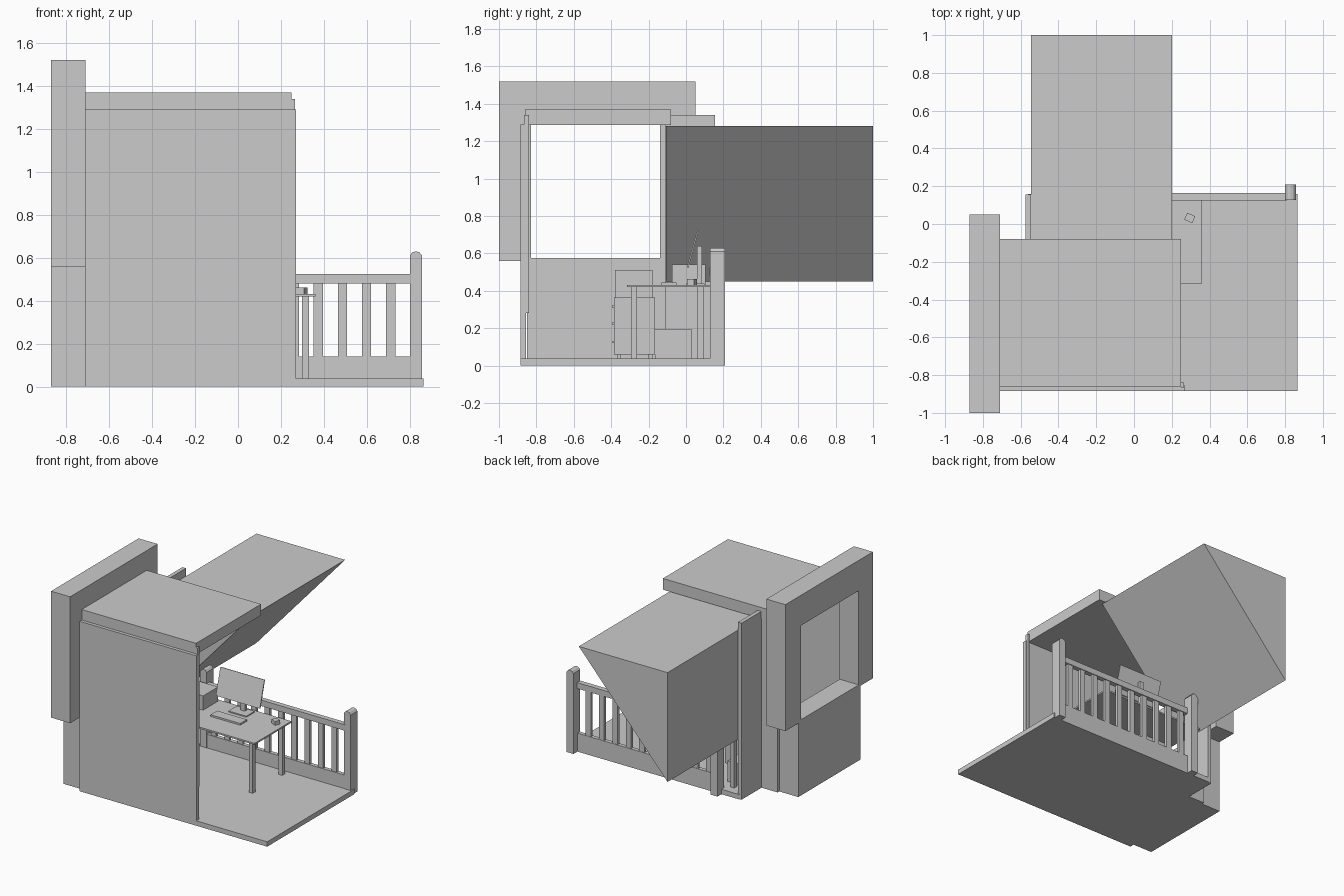
import bpy
import bmesh
from mathutils import Matrix, Vector

old = bpy.data.objects.get("Cube")
if old:
    bpy.data.objects.remove(old)

grey = bpy.data.materials.new("plain_grey")
grey.use_nodes = True
COLOUR = (0.6, 0.6, 0.6, 1)
grey.diffuse_color = COLOUR
grey.node_tree.nodes["Principled BSDF"].inputs["Base Color"].default_value = COLOUR


def finish(name, bm):
    bmesh.ops.recalc_face_normals(bm, faces=bm.faces)
    mesh = bpy.data.meshes.new(name)
    bm.to_mesh(mesh)
    bm.free()
    mesh.materials.append(grey)
    obj = bpy.data.objects.new(name, mesh)
    bpy.context.scene.collection.objects.link(obj)
    return obj


def box(name, x, y, z, turn=None):
    """Box from (min, max) ranges, optionally turned about its centre."""
    bm = bmesh.new()
    bmesh.ops.create_cube(bm, size=1)
    spans = (x, y, z)
    bmesh.ops.scale(bm, vec=Vector([b - a for a, b in spans]), verts=bm.verts)
    if turn:
        bmesh.ops.rotate(bm, matrix=Matrix.Rotation(turn[0], 3, turn[1]), verts=bm.verts)
    bmesh.ops.translate(bm, vec=Vector([(a + b) / 2 for a, b in spans]), verts=bm.verts)
    return finish(name, bm)


def prism(name, profile, axis, span):
    """Extrude a profile along x or y; profile pairs are the other two axes."""
    bm = bmesh.new()
    lo, hi = span
    place = (lambda a, b: (lo, a, b)) if axis == "x" else (lambda a, b: (a, lo, b))
    face = bm.faces.new([bm.verts.new(place(a, b)) for a, b in profile])
    out = bmesh.ops.extrude_face_region(bm, geom=[face])
    verts = [v for v in out["geom"] if isinstance(v, bmesh.types.BMVert)]
    shift = (hi - lo, 0, 0) if axis == "x" else (0, hi - lo, 0)
    bmesh.ops.translate(bm, vec=shift, verts=verts)
    return finish(name, bm)


# Floor and walls
WALL_X = -0.71
box("floor", (WALL_X, 0.865), (-0.885, -0.085), (0, 0.037))
box("floor_rear", (-0.56, 0.865), (-0.085, 0.16), (0, 0.037))
box("front_wall", (WALL_X, 0.27), (-0.885, -0.855), (0, 1.29))
box("front_wall_strip", (0.25, 0.265), (-0.865, -0.84), (0.28, 1.34))
box("back_wall", (WALL_X, -0.56), (-0.11, -0.085), (0, 1.29))
box("rear_side_wall", (-0.575, -0.545), (-0.11, 0.155), (0, 1.34))
box("roof", (WALL_X, 0.25), (-0.86, -0.08), (1.285, 1.37))

# Window bay: low wall with a deep surround above it
box("window_low_wall", (-0.87, WALL_X), (-0.85, -0.105), (0, 0.575))
prism("window_surround",
      [(-1, 0.56), (-1, 1.52), (0.05, 1.52), (0.05, 0.56),
       (-0.14, 0.56), (-0.14, 1.29), (-0.83, 1.29), (-0.83, 0.56)],
      "x", (-0.87, WALL_X))

# Sloped stair volume
prism("stair_wedge", [(0.2, 1.28), (-0.545, 1.28), (-0.545, 0.45)], "y", (-0.107, 1))

# Railing
for side, x in (("left", 0.8), ("right", -0.41)):
    w = 0.057
    prism(side + "_railing_post",
          [(x, 0), (x + w, 0), (x + w, 0.61), (x + w - 0.012, 0.625),
           (x + w / 2, 0.63), (x + 0.012, 0.625), (x, 0.61)], "y", (0.128, 0.208))
box("railing_top", (-0.36, 0.81), (0.125, 0.163), (0.48, 0.525))
box("railing_bottom", (-0.36, 0.81), (0.13, 0.16), (0.03, 0.14))
for i in range(10):
    x = 0.69 - 0.1125 * i
    box("baluster", (x, x + 0.043), (0.135, 0.157), (0.13, 0.49))

# Desk
box("desk_top", (-0.5, 0.36), (-0.315, 0.125), (0.42, 0.432))
for x in (-0.47, 0.297):
    for y in (-0.295, 0.06):
        box("desk_leg", (x, x + 0.033), (y, y + 0.033), (0.035, 0.42))

# Things on the desk
box("monitor_screen", (-0.19, 0.18), (0.032, 0.04), (0.52, 0.725), (-0.27, "X"))
box("monitor_stand", (-0.02, 0.015), (0.06, 0.085), (0.435, 0.64))
box("monitor_base", (-0.08, 0.07), (0.0, 0.1), (0.43, 0.44))
box("keyboard", (-0.14, 0.11), (-0.13, -0.05), (0.43, 0.445))
box("mouse", (0.272, 0.318), (0.012, 0.052), (0.43, 0.462), (-0.4, "Z"))
box("desk_box", (-0.46, -0.24), (-0.075, 0.105), (0.43, 0.54))

# Drawer cabinet, the box on it and the computer beside it
box("cabinet", (-0.45, -0.21), (-0.385, -0.165), (0.06, 0.365))
box("cabinet_box", (-0.44, -0.22), (-0.38, -0.18), (0.365, 0.51))
for z in (0.12, 0.22, 0.31):
    box("drawer_handle", (-0.37, -0.29), (-0.395, -0.385), (z, z + 0.01))
for x in (-0.43, -0.25):
    for y in (-0.37, -0.2):
        box("cabinet_foot", (x, x + 0.02), (y, y + 0.02), (0.035, 0.06))
box("computer_case", (-0.47, -0.37), (-0.165, 0.03), (0.037, 0.195))
